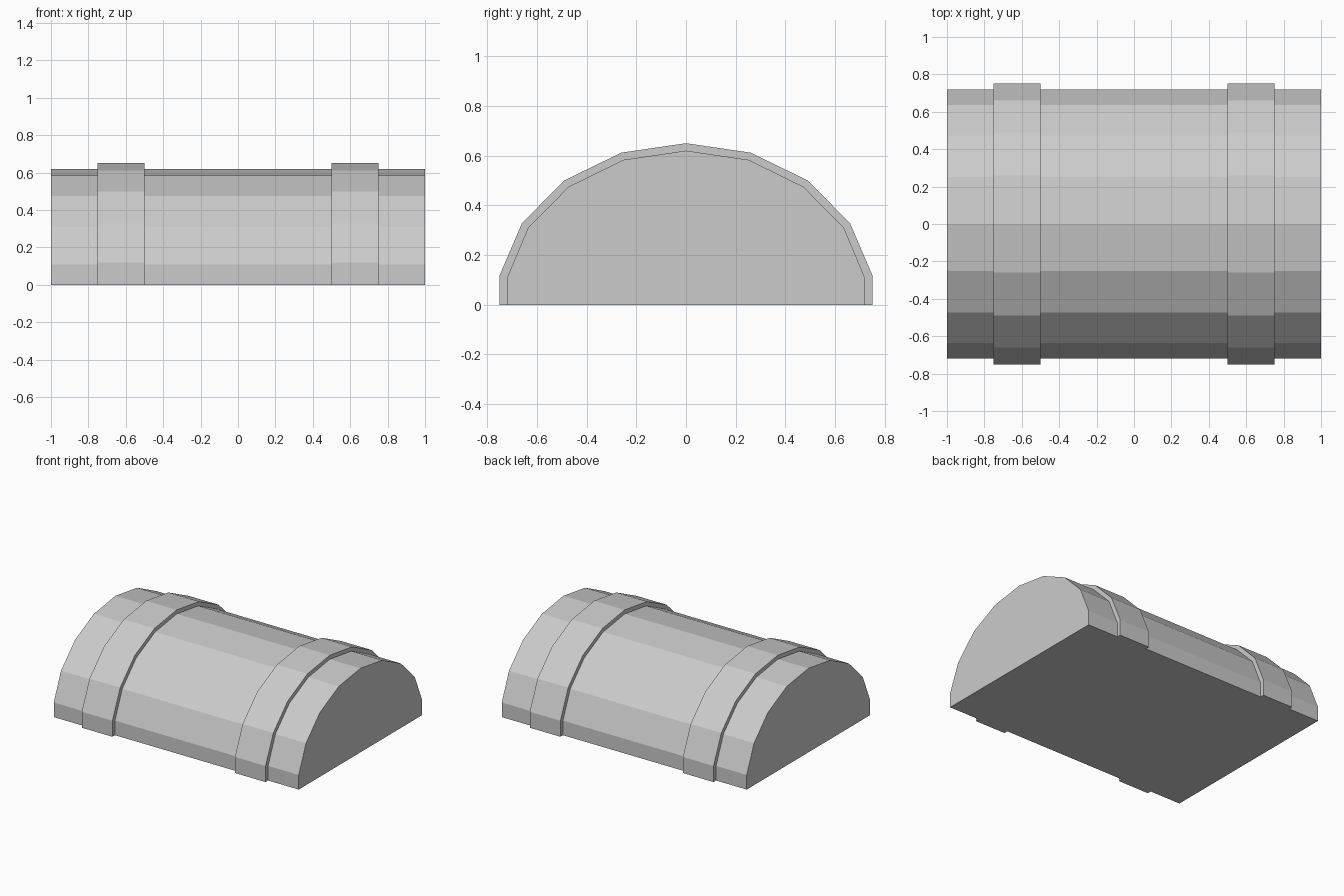
import bpy, bmesh

if "Cube" in bpy.data.objects:
    bpy.data.objects.remove(bpy.data.objects["Cube"])

# Right half of each arched cross-section as (y, z), from floor to ridge
LID = [(0.72, 0), (0.72, 0.108), (0.635, 0.31), (0.472, 0.475), (0.252, 0.583), (0, 0.62)]
STRAP = [(0.75, 0), (0.75, 0.118), (0.66, 0.328), (0.49, 0.5), (0.26, 0.612), (0, 0.65)]


def arch(half):
    return half + [(-y, z) for y, z in reversed(half[:-1])]


def extrude_profile(name, outline, x0, x1):
    bm = bmesh.new()
    face = bm.faces.new([bm.verts.new((x0, y, z)) for y, z in outline])
    ext = bmesh.ops.extrude_face_region(bm, geom=[face])
    moved = [v for v in ext["geom"] if isinstance(v, bmesh.types.BMVert)]
    bmesh.ops.translate(bm, verts=moved, vec=(x1 - x0, 0, 0))
    bmesh.ops.recalc_face_normals(bm, faces=bm.faces)
    mesh = bpy.data.meshes.new(name)
    bm.to_mesh(mesh)
    bm.free()
    obj = bpy.data.objects.new(name, mesh)
    bpy.context.collection.objects.link(obj)
    return obj


# Solid faceted barrel lid
extrude_profile("barrel_lid", arch(LID), -1, 1)

# Two raised straps hugging the lid
strap_outline = arch(STRAP) + arch(LID)[::-1]
for name, x in (("left_strap", -0.75), ("right_strap", 0.5)):
    extrude_profile(name, strap_outline, x, x + 0.25)
